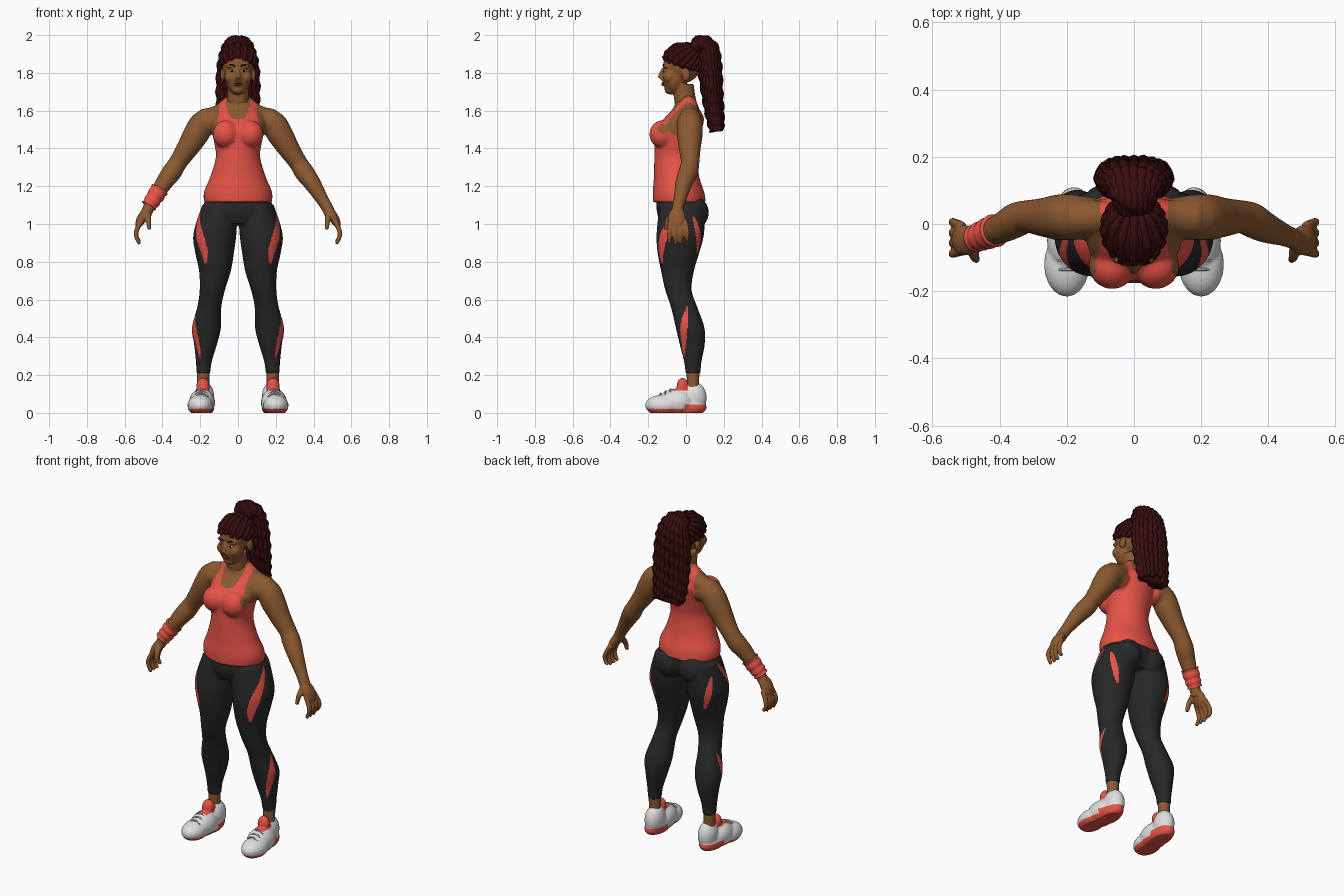
import bpy, bmesh, math, random
from mathutils import Vector, Matrix

random.seed(4)
if "Cube" in bpy.data.objects:
    bpy.data.objects.remove(bpy.data.objects["Cube"])


def material(name, r, g, b):
    mat = bpy.data.materials.new(name)
    mat.use_nodes = True
    mat.diffuse_color = (r, g, b, 1)
    node = next(n for n in mat.node_tree.nodes if n.type == "BSDF_PRINCIPLED")
    node.inputs["Base Color"].default_value = (r, g, b, 1)
    return mat


SKIN = material("brown skin", .26, .1, .03)
CORAL = material("coral red", .83, .09, .065)
BLACK = material("charcoal fabric", .021, .021, .022)
HAIR = material("dark red hair", .04, .004, .005)
WHITE = material("shoe white", .74, .74, .74)
GREY = material("lace grey", .4, .4, .41)
LIPS = material("lip brown", .2, .05, .025)
DARK = material("eye dark", .015, .008, .006)


def spline(stations, steps):
    """Smoothly interpolate every value of the stations."""
    rows, last = [], len(stations) - 1
    for i in range(last):
        four = [stations[min(max(i + k, 0), last)] for k in (-1, 0, 1, 2)]
        for k in range(steps):
            t = k / steps
            rows.append([.5 * (2 * b + (c - a) * t + (2 * a - 5 * b + 4 * c - d) * t ** 2
                               + (3 * b - a - 3 * c + d) * t ** 3) for a, b, c, d in zip(*four)])
    return rows + [list(stations[-1])]


def frames(stations, steps=6, level=False):
    """Centre, two axes and two radii for each cross-section."""
    rows = spline(stations, steps)
    centres = [Vector(r[:3]) for r in rows]
    u, v, result = Vector((1, 0, 0)), Vector((0, 1, 0)), []
    for i, row in enumerate(rows):
        if not level:
            t = (centres[min(i + 1, len(rows) - 1)] - centres[max(i - 1, 0)]).normalized()
            u = (u - t * u.dot(t)).normalized()
            v = t.cross(u)
        result.append((centres[i], u.copy(), v.copy(), row[3], row[-1]))
    return result


def tube(bm, stations, sides=20, steps=6, level=False):
    rings = []
    angles = [math.tau * k / sides for k in range(sides)]
    for c, u, v, rx, ry in frames(stations, steps, level):
        rings.append([bm.verts.new(c + u * rx * math.cos(a) + v * ry * math.sin(a)) for a in angles])
    for low, high in zip(rings, rings[1:]):
        for k in range(sides):
            n = (k + 1) % sides
            bm.faces.new((low[k], low[n], high[n], high[k]))
    bm.faces.new(rings[0][::-1])
    bm.faces.new(rings[-1])


def ball(bm, loc, size, tilt=0):
    place = Matrix.Translation(loc) @ Matrix.Rotation(tilt, 4, "Y") @ Matrix.Diagonal((*size, 1))
    bmesh.ops.create_uvsphere(bm, u_segments=20, v_segments=14, radius=1, matrix=place)


def mirror(bm, keep=True):
    """Reflect across x, keeping the first side if asked."""
    geom = bm.verts[:] + bm.edges[:] + bm.faces[:]
    if keep:
        geom = bmesh.ops.duplicate(bm, geom=geom)["geom"]
    for item in geom:
        if isinstance(item, bmesh.types.BMVert):
            item.co.x *= -1


def solid(name, bm, *mats):
    bmesh.ops.recalc_face_normals(bm, faces=bm.faces[:])
    mesh = bpy.data.meshes.new(name)
    bm.to_mesh(mesh)
    bm.free()
    for mat in mats:
        mesh.materials.append(mat)
    for poly in mesh.polygons:
        poly.use_smooth = True
    obj = bpy.data.objects.new(name, mesh)
    bpy.context.scene.collection.objects.link(obj)
    return obj


def fuse(name, bm, voxel, mats, rule=None, floor=False):
    """Melt overlapping forms into one skin, then colour faces by a rule."""
    obj = solid(name, bm)
    remesh = obj.modifiers.new("Fuse", "REMESH")
    remesh.mode, remesh.voxel_size = "VOXEL", voxel
    soften = obj.modifiers.new("Soften", "SMOOTH")
    soften.factor, soften.iterations = .5, 4
    graph = bpy.context.evaluated_depsgraph_get()
    mesh = bpy.data.meshes.new_from_object(obj.evaluated_get(graph))
    obj.modifiers.clear()
    obj.data = mesh
    mesh.name = name
    if floor:
        for vert in mesh.vertices:
            vert.co.z = max(vert.co.z, 0)
    mesh.materials.clear()
    for mat in mats:
        mesh.materials.append(mat)
    for poly in mesh.polygons:
        poly.use_smooth = True
        poly.material_index = int(rule(poly.center)) if rule else 0


# Torso and arms, with the tank top coloured onto the torso
bm = bmesh.new()
tube(bm, [(.1, .015, 1.53, .06), (.18, .02, 1.535, .068), (.225, .02, 1.47, .068),
          (.268, .02, 1.4, .058), (.318, .022, 1.325, .049), (.35, .012, 1.275, .052),
          (.39, -.01, 1.22, .046), (.44, -.03, 1.14, .035), (.47, -.042, 1.09, .03)])
tube(bm, [(.02, .01, 1.65, .045), (.1, .018, 1.58, .052), (.18, .02, 1.55, .06)])
ball(bm, (.065, -.124, 1.475), (.07, .07, .074))
mirror(bm)
tube(bm, [(0, -.035, 1.115, .18, .14), (0, -.04, 1.17, .18, .136), (0, -.05, 1.25, .147, .12),
          (0, -.055, 1.35, .118, .113), (0, -.05, 1.42, .124, .116), (0, -.04, 1.5, .141, .124),
          (0, -.01, 1.56, .145, .105), (0, 0, 1.61, .11, .07), (0, 0, 1.65, .06, .055)], 40, level=True)


def wears_top(p):
    x, z = abs(p.x), p.z
    if z < 1.45:
        return x < (.25 if z < 1.3 else .152)
    armhole = .098 + .05 * (max(1.62 - z, 0) / .17) ** 2
    neckline = 1.555 + .08 * (x / .065) ** 4
    return x < armhole and (x > .065 or z < neckline)


fuse("torso_and_arms", bm, .0075, (SKIN, CORAL), wears_top)

# Hands
bm = bmesh.new()
tube(bm, [(.445, -.032, 1.132, .033), (.47, -.042, 1.09, .031), (.49, -.048, 1.05, .03)])
ball(bm, (.506, -.048, 1.035), (.026, .046, .062), -.5)
for k in range(4):
    y = -.088 + .031 * k
    tube(bm, [(.51, y * .8 - .01, 1.02, .014), (.537, y, .965, .013),
              (.537, y, .93, .012), (.52, y, .895 + .012 * (k == 3), .01)], 12)
tube(bm, [(.48, -.06, 1.06, .018), (.475, -.095, 1.02, .015), (.468, -.106, .97, .011)], 12)
mirror(bm)
fuse("hands", bm, .0055, (SKIN,))

# Trousers with side stripes
bm = bmesh.new()
tube(bm, [(.095, -.02, 1.1, .095, .12), (.122, -.03, .95, .114, .126), (.124, -.04, .85, .103, .111),
          (.122, -.045, .75, .084, .087), (.136, -.04, .65, .067, .07), (.152, -.01, .56, .064, .07),
          (.167, .022, .45, .077, .076), (.172, .033, .36, .06, .066), (.181, .036, .27, .042, .046),
          (.183, .037, .21, .037, .04)], 28, level=True)
ball(bm, (.08, .043, 1.06), (.08, .078, .087))
mirror(bm)
tube(bm, [(0, -.03, 1.15, .165, .125), (0, -.028, 1.06, .185, .126), (0, -.03, 1, .12, .1)], 36, level=True)

# Each stripe: low z, high z, low angle, high angle, bend, half width, leg centre x and y
STRIPES = [(.79, 1.1, 28, 95, 2, 14, .12, -.03), (.84, 1.04, 152, 132, 1, 9, .12, -.03),
           (.29, .57, 48, 76, 1, 17, .167, .02)]


def on_stripe(p):
    for z0, z1, a0, a1, bend, half, cx, cy in STRIPES:
        t = (p.z - z0) / (z1 - z0)
        if 0 < t < 1:
            angle = math.degrees(math.atan2(abs(p.x) - cx, cy - p.y))
            if abs(angle - a0 - (a1 - a0) * t ** bend) < half * math.sin(math.pi * t) ** .5:
                return True
    return False


fuse("trousers", bm, .0075, (BLACK, CORAL), on_stripe)

# Head and neck
bm = bmesh.new()
ball(bm, (.032, -.104, 1.835), (.03, .018, .012))
ball(bm, (.04, -.088, 1.778), (.032, .032, .034))
ball(bm, (.011, -.126, 1.768), (.01, .012, .008))
ball(bm, (.082, 0, 1.79), (.012, .023, .036))
mirror(bm)
ball(bm, (0, -.02, 1.845), (.083, .1, .1))
ball(bm, (0, -.06, 1.78), (.07, .068, .094))
ball(bm, (0, -.082, 1.712), (.036, .032, .027))
tube(bm, [(0, -.118, 1.825, .01), (0, -.13, 1.795, .012), (0, -.137, 1.772, .015)], 12)
tube(bm, [(0, .015, 1.57, .066), (0, -.005, 1.66, .058), (0, -.015, 1.74, .056)], level=True)
fuse("head", bm, .005, (SKIN,))

# Face details
bm = bmesh.new()
ball(bm, (0, -.121, 1.746), (.024, .009, .005))
ball(bm, (0, -.12, 1.737), (.02, .01, .006))
solid("lips", bm, LIPS)
for name, mat, y, size in (("eyes", WHITE, -.111, (.014, .01, .006)),
                           ("irises", DARK, -.117, (.006, .006, .006))):
    bm = bmesh.new()
    ball(bm, (.032, y, 1.81), size)
    mirror(bm)
    solid(name, bm, mat)
bm = bmesh.new()
tube(bm, [(.014, -.12, 1.836, .003), (.035, -.119, 1.843, .004), (.056, -.104, 1.838, .002)], 8)
mirror(bm)
solid("eyebrows", bm, HAIR)

# Hair cap, cut along the hairline, with braided rows running to the ponytail
centre = Vector((0, -.015, 1.86))
bm = bmesh.new()
ball(bm, centre, (.092, .103, .093))
bmesh.ops.bisect_plane(bm, geom=bm.verts[:] + bm.edges[:] + bm.faces[:], clear_inner=True,
                       plane_co=(0, -.12, 1.88), plane_no=(0, .6, 1))
solid("hair_cap", bm, HAIR)
bm = bmesh.new()
knot = Vector((0, .7, .7))
for k in range(-8, 9):
    turn = k * 20
    a = math.radians(turn)
    start = Vector((math.sin(a), -math.cos(a), .18 - .5 * abs(turn) / 90)).normalized()
    row = []
    for i in range(21):
        d = start.lerp(knot, i / 20).normalized()
        row.append((d.x * .089, centre.y + d.y * .1, centre.z + d.z * .091,
                    .013 * (1 + .2 * math.sin(i * 1.5 + k))))
    tube(bm, row, 8, 1)
solid("braided_rows", bm, HAIR)

# Ponytail: a core wrapped in braids of uneven length
TAIL = [(0, .04, 1.9, .035, .025), (0, .072, 1.952, .05, .03), (0, .115, 1.925, .075, .043),
        (0, .125, 1.84, .096, .05), (0, .138, 1.7, .102, .043), (0, .152, 1.58, .095, .035),
        (0, .165, 1.49, .085, .024)]
bm = bmesh.new()
tube(bm, [(x, y, z, w * .93, d * .93) for x, y, z, w, d in TAIL])
path = frames(TAIL, 8)
for k in range(20):
    a = math.tau * k / 20
    length = len(path) - random.randint(0, 4)
    tube(bm, [(*(c + u * w * math.cos(a) + v * d * math.sin(a)), .016 * (1 + .25 * math.sin(i * 1.5 + k)))
              for i, (c, u, v, w, d) in enumerate(path[:length])], 8, 1)
solid("ponytail", bm, HAIR)

# Ribbed band on the right wrist
bm = bmesh.new()
ends = spline([(.415, -.02, 1.182, .048), (.445, -.032, 1.136, .044), (.472, -.043, 1.095, .04)], 9)
tube(bm, [(x, y, z, r + .002 * math.cos(i * 1.05)) for i, (x, y, z, r) in enumerate(ends)], 28, 1)
mirror(bm, keep=False)
solid("right_wristband", bm, CORAL)


# Ankles and trainers
def shoe_colour(p):
    sole = p.z < .022 or (p.y > -.01 and p.z < .045)
    tongue = abs(abs(p.x) - .187) < .036 and -.075 < p.y < .01 and p.z > .118
    return sole or tongue


for side in ("left", "right"):
    shoe, laces, ankle = bmesh.new(), bmesh.new(), bmesh.new()
    ball(shoe, (.2, -.12, .04), (.068, .097, .057))
    ball(shoe, (.19, -.05, .055), (.069, .1, .073))
    ball(shoe, (.183, .005, .03), (.058, .105, .05))
    ball(shoe, (.178, .04, .08), (.053, .07, .085))
    ball(shoe, (.186, -.018, .14), (.036, .032, .046))
    for k in range(3):
        y, z = -.135 + .026 * k, .1 + .011 * k
        tube(laces, [(.158, y, z - .013, .004), (.192, y, z + .003, .005), (.226, y, z - .013, .004)], 8)
    tube(ankle, [(.181, .036, .09, .036), (.183, .037, .16, .033), (.183, .037, .24, .034)], level=True)
    if side == "right":
        for part in (shoe, laces, ankle):
            mirror(part, keep=False)
    fuse(side + "_shoe", shoe, .006, (WHITE, CORAL), shoe_colour, floor=True)
    solid(side + "_laces", laces, GREY)
    solid(side + "_ankle", ankle, SKIN)
